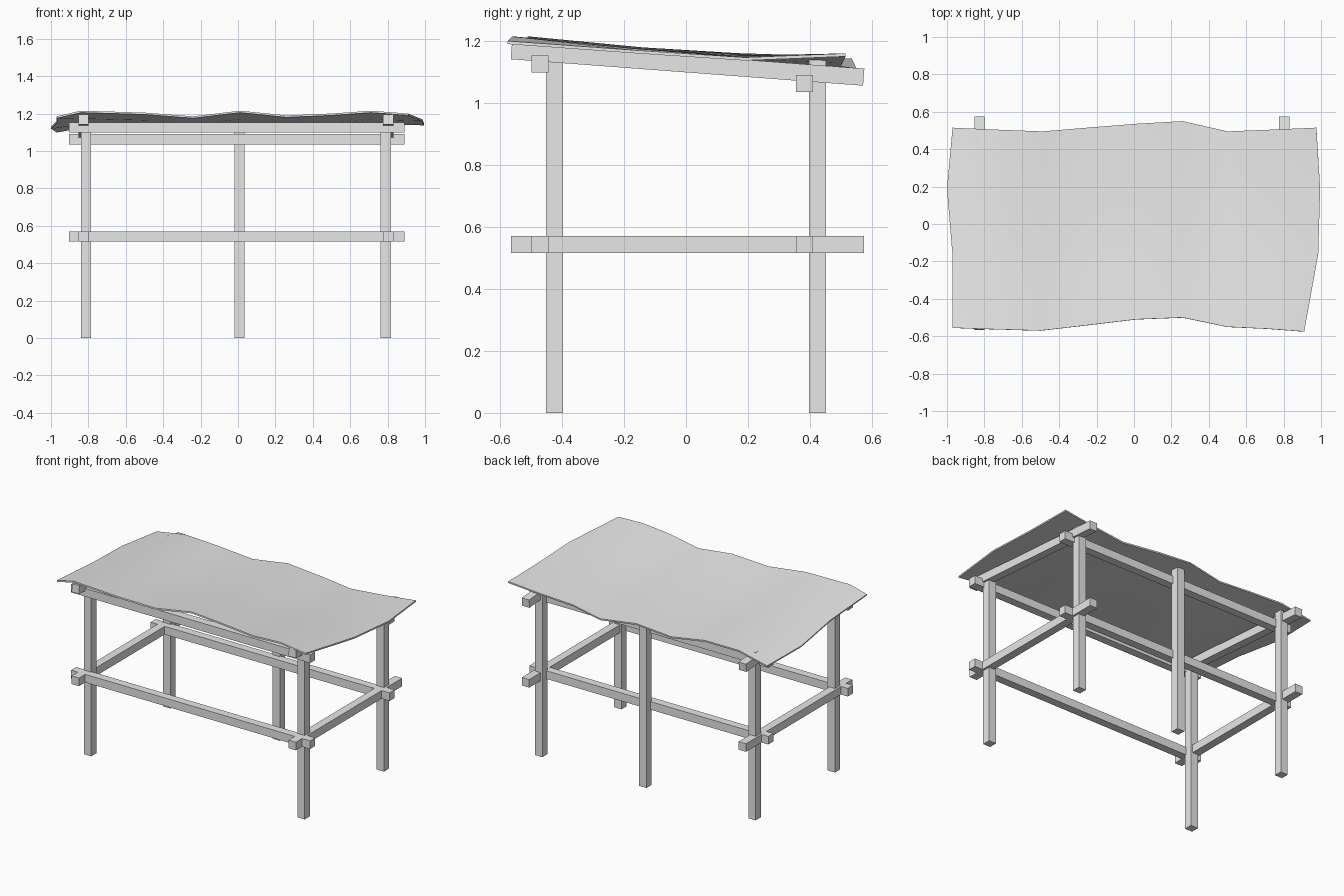
import bpy, bmesh, math
from mathutils import Vector

cube = bpy.data.objects.get("Cube")
if cube:
    bpy.data.objects.remove(cube, do_unlink=True)

GREY = (0.8, 0.8, 0.8, 1.0)
mat = bpy.data.materials.new("light_grey")
mat.use_nodes = True
mat.diffuse_color = GREY
mat.node_tree.nodes["Principled BSDF"].inputs["Base Color"].default_value = GREY

T = 0.055  # timber thickness


def add_object(name, bm):
    mesh = bpy.data.meshes.new(name)
    bm.to_mesh(mesh)
    bm.free()
    mesh.materials.append(mat)
    obj = bpy.data.objects.new(name, mesh)
    bpy.context.collection.objects.link(obj)
    return obj


def timber(name, centre, size, tilt=0.0):
    bm = bmesh.new()
    bmesh.ops.create_cube(bm, size=1)
    bmesh.ops.scale(bm, vec=size, verts=bm.verts)
    obj = add_object(name, bm)
    obj.location = centre
    obj.rotation_euler.x = tilt
    return obj


# Upright posts: two at the front, three at the back
def post(name, x, y, top):
    timber(name, (x, y, top / 2), (T, T, top))


for side, x in (("right", -0.813), ("left", 0.79)):
    post("front_post_" + side, x, -0.425, 1.15)
    post("back_post_" + side, x, 0.425, 1.14)
post("back_post_middle", 0.008, 0.425, 1.14)

# Long rails across the width, low and high
for name, y, z in (("front_lower_rail", -0.471, 0.543), ("back_lower_rail", 0.382, 0.543),
                   ("front_upper_rail", -0.471, 1.126), ("back_upper_rail", 0.382, 1.063)):
    timber(name, (-0.007, y, z), (1.795, T, T))

# Side rails: level below, sloping under the cover
for side, x in (("right", -0.826), ("left", 0.803)):
    timber("side_lower_rail_" + side, (x, 0.005, 0.543), (T, 1.14, T))
    timber("side_upper_rail_" + side, (x, 0.005, 1.126), (T, 1.14, T), -math.atan(0.075))

# Draped cover: wavy front and back edges joined by sagging rows
front = [(-0.97, -0.555, 1.185), (-0.84, -0.56, 1.215), (-0.5, -0.57, 1.205),
         (-0.24, -0.54, 1.185), (0.01, -0.51, 1.215), (0.26, -0.5, 1.19),
         (0.5, -0.55, 1.20), (0.71, -0.56, 1.215), (0.91, -0.575, 1.20)]
back = [(-0.97, 0.515, 1.108), (-0.75, 0.505, 1.15), (-0.49, 0.495, 1.144),
        (-0.25, 0.515, 1.113), (0.0, 0.535, 1.143), (0.26, 0.55, 1.112),
        (0.5, 0.495, 1.12), (0.75, 0.505, 1.138), (0.975, 0.515, 1.16)]
ends = {0: [(-0.97, -0.17, 1.16), (-1.0, 0.19, 1.128)],
        8: [(0.985, -0.16, 1.17), (0.995, 0.19, 1.147)]}

bm = bmesh.new()
columns = []
for i, (f, b) in enumerate(zip(front, back)):
    f, b = Vector(f), Vector(b)
    middle = ends.get(i) or [f.lerp(b, t) - Vector((0, 0, 0.01)) for t in (0.35, 0.68)]
    columns.append([bm.verts.new(p) for p in (f, *middle, b)])
for a, b in zip(columns, columns[1:]):
    for j in range(3):
        bm.faces.new((a[j], b[j], b[j + 1], a[j + 1]))
cover = add_object("cloth_cover", bm)
solid = cover.modifiers.new("thickness", "SOLIDIFY")
solid.thickness = 0.01
solid.offset = -1

bpy.ops.object.select_all(action="DESELECT")
bpy.context.view_layer.objects.active = cover
cover.select_set(True)
bpy.ops.object.modifier_apply(modifier=solid.name)
bpy.ops.object.shade_smooth_by_angle(angle=math.radians(40))
